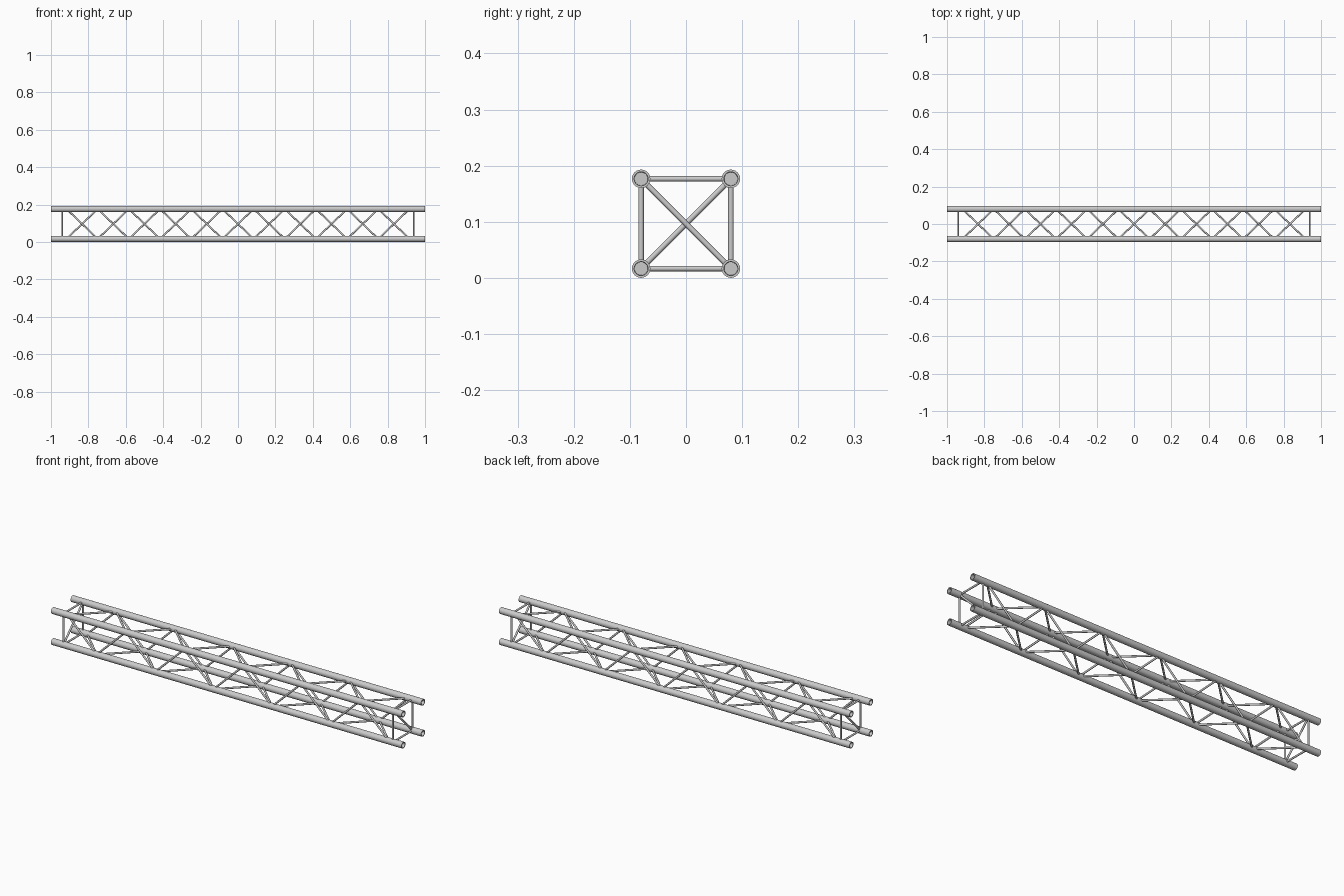
import bpy, math
from mathutils import Vector

if "Cube" in bpy.data.objects:
    bpy.data.objects.remove(bpy.data.objects["Cube"])

H = 0.08             # half spacing of the chords
R = 0.0165           # chord radius
ZC = H + R           # height of the truss axis
ROD = 0.0048         # brace radius
END = 0.94           # position of the end frames
SEGS = 11            # zigzag segments per side
REACH = 0.917        # half length of the zigzags


def finish(name, verts, faces):
    me = bpy.data.meshes.new(name)
    me.from_pydata(verts, [], faces)
    me.update()
    ob = bpy.data.objects.new(name, me)
    bpy.context.collection.objects.link(ob)
    bpy.ops.object.select_all(action='DESELECT')
    ob.select_set(True)
    bpy.context.view_layer.objects.active = ob
    bpy.ops.object.shade_smooth_by_angle(angle=math.radians(40))
    return ob


def chord(name, y, z, n=24):
    # Lathe a tube profile with recessed ends about the x axis
    prof = [(-0.98, 0.0118), (-1, 0.0125), (-1, R), (1, R), (1, 0.0125), (0.98, 0.0118)]
    verts, faces = [], []
    for x, r in prof:
        for i in range(n):
            a = math.tau * i / n
            verts.append((x, y + r * math.cos(a), z + r * math.sin(a)))
    for k in range(len(prof) - 1):
        for i in range(n):
            j = (i + 1) % n
            faces.append((k * n + i, (k + 1) * n + i, (k + 1) * n + j, k * n + j))
    faces.append(tuple(range(n)))
    faces.append(tuple(reversed(range((len(prof) - 1) * n, len(prof) * n))))
    faces = [tuple(reversed(f)) for f in faces]
    return finish(name, verts, faces)


def rods(name, pairs, n=12):
    # Round bars between pairs of points
    verts, faces = [], []
    for a, b in pairs:
        a, b = Vector(a), Vector(b)
        q = (b - a).to_track_quat('Z', 'Y')
        s = len(verts)
        for p in (a, b):
            for i in range(n):
                t = math.tau * i / n
                verts.append(p + q @ Vector((ROD * math.cos(t), ROD * math.sin(t), 0)))
        for i in range(n):
            j = (i + 1) % n
            faces.append((s + i, s + j, s + n + j, s + n + i))
        faces.append(tuple(s + i for i in reversed(range(n))))
        faces.append(tuple(s + n + i for i in range(n)))
    return finish(name, verts, faces)


LO, HI = ZC - H, ZC + H
FT, FB, BT, BB = (-H, HI), (-H, LO), (H, HI), (H, LO)

# Four main chords
for name, c in (("front_top", FT), ("front_bottom", FB), ("back_top", BT), ("back_bottom", BB)):
    chord(name + "_chord", *c)

# Zigzag bracing on each side; first corner is the one at the +x end
for name, c0, c1 in (("top", BT, FT), ("bottom", FB, BB), ("back", BT, BB), ("front", FB, FT)):
    pts = [(REACH - 2 * REACH * i / SEGS, *(c1 if i % 2 else c0)) for i in range(SEGS + 1)]
    rods(name + "_zigzag_brace", list(zip(pts[:-1], pts[1:])))

# End frames, with the cross brace reversed from one end to the other
for name, x, diag in (("right", END, (FT, BB)), ("left", -END, (FB, BT))):
    edges = [(FT, BT), (BT, BB), (BB, FB), (FB, FT), diag]
    rods(name + "_end_frame", [((x, *a), (x, *b)) for a, b in edges])
